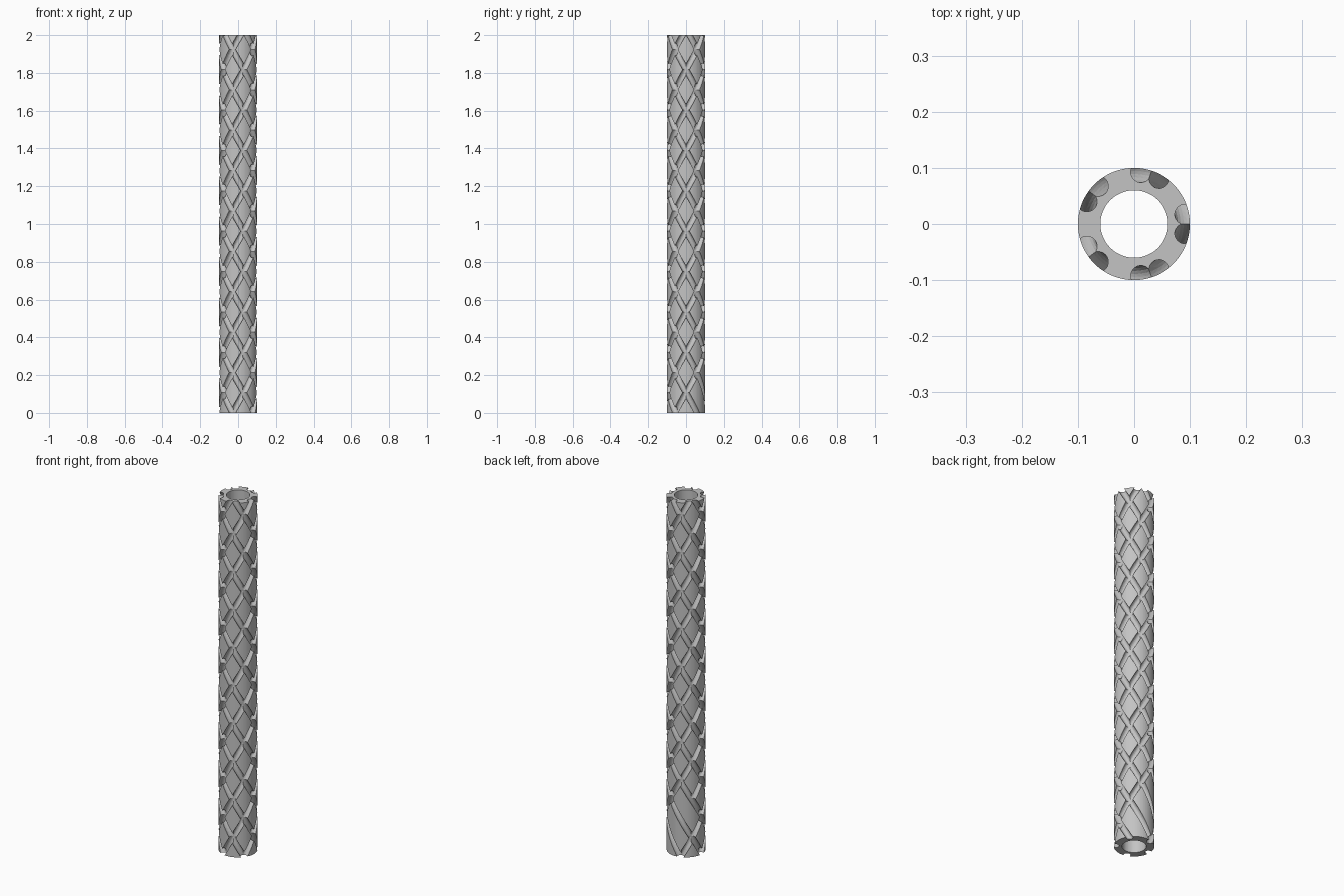
import bpy
import bmesh
from math import cos, sin, pi, radians

LENGTH = 2.0
OUTER, BORE = 0.1, 0.06
SIDES = 80
STARTS = 5                      # grooves in each direction
GROOVE_MID, GROOVE_R = 0.093, 0.0183
CROSS_TOP = 2.031               # height of the crossing just above the top end
DIAMOND = CROSS_TOP / 9.5       # height of one diamond

if "Cube" in bpy.data.objects:
    bpy.data.objects.remove(bpy.data.objects["Cube"], do_unlink=True)

grey = bpy.data.materials.new("light_grey")
grey.use_nodes = True
colour = (0.55, 0.55, 0.55, 1)
grey.diffuse_color = colour
grey.node_tree.nodes["Principled BSDF"].inputs["Base Color"].default_value = colour


def ring(bm, radius, z, count):
    return [bm.verts.new((radius * cos(2 * pi * i / count),
                          radius * sin(2 * pi * i / count), z)) for i in range(count)]


def bridge(bm, a, b):
    for i in range(len(a)):
        j = (i + 1) % len(a)
        bm.faces.new((a[i], a[j], b[j], b[i]))


def finish(bm, name):
    bmesh.ops.recalc_face_normals(bm, faces=bm.faces)
    mesh = bpy.data.meshes.new(name)
    bm.to_mesh(mesh)
    bm.free()
    mesh.materials.append(grey)
    obj = bpy.data.objects.new(name, mesh)
    bpy.context.collection.objects.link(obj)
    return obj


def groove_cutter(name, hand, steps=110, sides=20):
    """Five round rods wound around the tube in one direction."""
    bm = bmesh.new()
    low, high = -0.06, LENGTH + 0.06
    for k in range(STARTS):
        rings = []
        for s in range(steps + 1):
            z = low + (high - low) * s / steps
            turn = 2 * pi / STARTS * (k + hand * (CROSS_TOP - z) / DIAMOND)
            loop = []
            for i in range(sides):
                a = 2 * pi * i / sides
                u, v = GROOVE_MID + GROOVE_R * cos(a), GROOVE_R * sin(a)
                loop.append(bm.verts.new((u * cos(turn) - v * sin(turn),
                                          u * sin(turn) + v * cos(turn), z)))
            rings.append(loop)
        for a, b in zip(rings, rings[1:]):
            bridge(bm, a, b)
        bm.faces.new(rings[0])
        bm.faces.new(rings[-1])
    bmesh.ops.triangulate(bm, faces=bm.faces)
    cutter = finish(bm, name)
    cutter.hide_render = True
    return cutter


# Hollow tube
bm = bmesh.new()
rings = [ring(bm, r, z, SIDES) for r, z in
         ((OUTER, 0), (OUTER, LENGTH), (BORE, LENGTH), (BORE, 0))]
for a, b in zip(rings, rings[1:] + rings[:1]):
    bridge(bm, a, b)
tube = finish(bm, "grooved_tube")

# Crossing helical grooves
bpy.ops.object.select_all(action="DESELECT")
bpy.context.view_layer.objects.active = tube
tube.select_set(True)
for name, hand in (("left_hand_cutter", 1), ("right_hand_cutter", -1)):
    cutter = groove_cutter(name, hand)
    cut = tube.modifiers.new(name, "BOOLEAN")
    cut.operation = "DIFFERENCE"
    cut.solver = "EXACT"
    cut.object = cutter
    bpy.ops.object.modifier_apply(modifier=cut.name)
    bpy.data.objects.remove(cutter, do_unlink=True)
